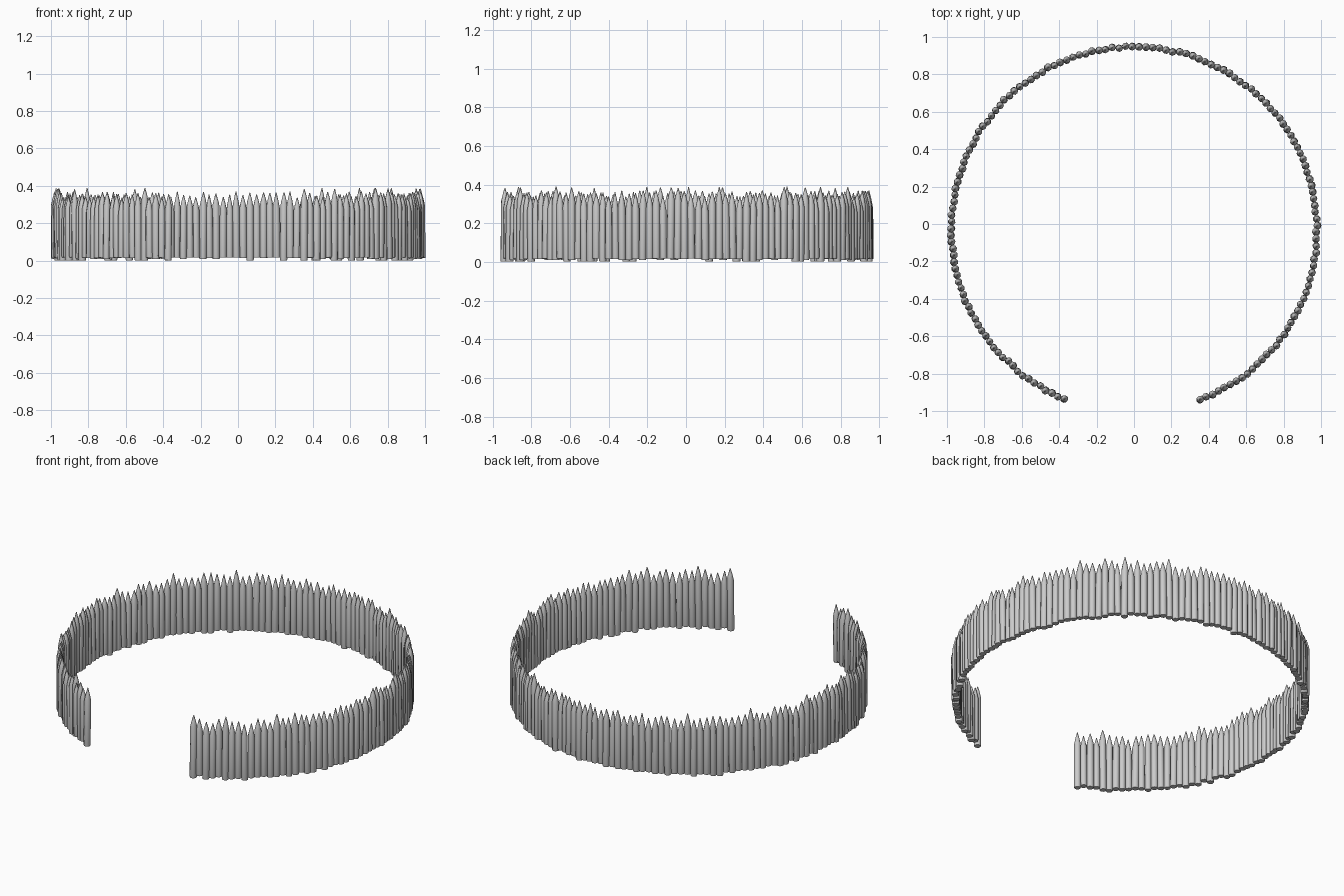
import bpy, bmesh, math, random
from mathutils import Matrix, Vector

if "Cube" in bpy.data.objects:
    bpy.data.objects.remove(bpy.data.objects["Cube"])

random.seed(7)
COUNT = 150
RADIUS, CENTRE_Y = 0.978, -0.03
START, END = math.radians(-68.8), math.radians(247.6)
SIDES = 8


def add_stake(bm, pos, bottom, top, r, spin, lean):
    """One sharpened log: straight shaft, rounded shoulder, pointed tip."""
    tip = random.uniform(0.065, 0.085)
    profile = [(r * 0.93, bottom), (r, bottom + 0.006), (r * 0.96, top - tip),
               (r * 0.62, top - tip * 0.55), (r * 0.1, top)]
    m = Matrix.Translation(pos) @ lean @ Matrix.Rotation(spin, 4, 'Z')
    rings = []
    for rad, z in profile:
        rings.append([bm.verts.new(m @ Vector((rad * math.cos(a), rad * math.sin(a), z)))
                      for a in (2 * math.pi * k / SIDES for k in range(SIDES))])
    for lo, hi in zip(rings, rings[1:]):
        for k in range(SIDES):
            n = (k + 1) % SIDES
            bm.faces.new((lo[k], lo[n], hi[n], hi[k]))
    bm.faces.new(rings[0][::-1])
    bm.faces.new(rings[-1])


# Open ring of stakes with a gateway at the front
bm = bmesh.new()
for i in range(COUNT):
    a = START + (END - START) * i / (COUNT - 1)
    rad = RADIUS + random.uniform(-0.005, 0.004)
    pos = Vector((rad * math.cos(a), CENTRE_Y + rad * math.sin(a), 0))
    lean = (Matrix.Rotation(random.uniform(-0.012, 0.012), 4, 'X')
            @ Matrix.Rotation(random.uniform(-0.012, 0.012), 4, 'Y'))
    bottom = random.choice((0.002, 0.01, 0.014, 0.016, 0.018))
    top = random.choice((0.345, 0.355, 0.362, 0.37, 0.39)) + random.uniform(-0.008, 0.0)
    add_stake(bm, pos, bottom, top, random.uniform(0.0195, 0.0215),
              random.uniform(0, math.pi), lean)

mesh = bpy.data.meshes.new("palisade_stakes")
bm.to_mesh(mesh)
bm.free()
fence = bpy.data.objects.new("palisade_stakes", mesh)
bpy.context.collection.objects.link(fence)

# Smooth the round shafts, keep the cut ends crisp
bpy.context.view_layer.objects.active = fence
fence.select_set(True)
bpy.ops.object.shade_smooth_by_angle(angle=math.radians(50))
